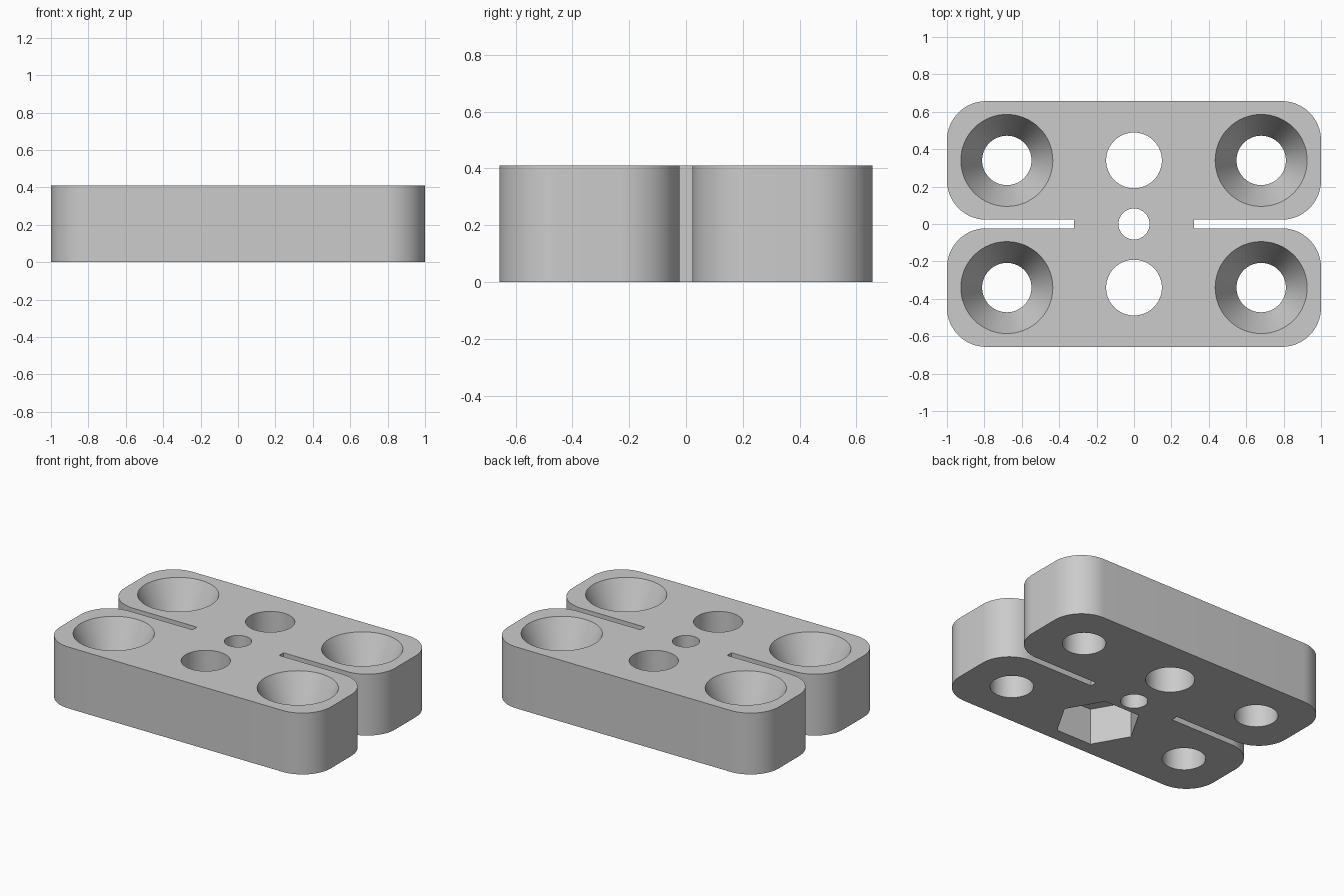
import bpy, bmesh
from math import pi, cos, sin

if "Cube" in bpy.data.objects:
    bpy.data.objects.remove(bpy.data.objects["Cube"], do_unlink=True)

HEIGHT = 0.41
SCREW_X, HOLE_Y = 0.68, 0.34
scene = bpy.context.scene

grey = bpy.data.materials.new("plain grey")
grey.use_nodes = True
colour = (0.6, 0.6, 0.6, 1)
grey.diffuse_color = colour
grey.node_tree.nodes["Principled BSDF"].inputs["Base Color"].default_value = colour


def add_object(name, bm):
    bmesh.ops.recalc_face_normals(bm, faces=bm.faces)
    mesh = bpy.data.meshes.new(name)
    bm.to_mesh(mesh)
    bm.free()
    mesh.materials.append(grey)
    obj = bpy.data.objects.new(name, mesh)
    scene.collection.objects.link(obj)
    return obj


def arc(cx, cy, r, start, end, steps=16):
    angles = [start + (end - start) * i / steps for i in range(steps + 1)]
    return [(cx + r * cos(a), cy + r * sin(a)) for a in angles]


def ring_solid(bm, x, y, rings, sides):
    """Closed solid of revolution from (z, radius) pairs."""
    loops = [[bm.verts.new((x + r * cos(2 * pi * i / sides),
                            y + r * sin(2 * pi * i / sides), z))
              for i in range(sides)] for z, r in rings]
    for low, high in zip(loops, loops[1:]):
        for i in range(sides):
            j = (i + 1) % sides
            bm.faces.new((low[i], low[j], high[j], high[i]))
    bm.faces.new(loops[0][::-1])
    bm.faces.new(loops[-1])


# Plate outline: one quarter with rounded lobe, mirrored to the other three
half_slot, slot_end, depth, radius = 0.023, 0.32, 0.657, 0.21
quarter = [(slot_end, half_slot)]
quarter += arc(1 - radius, half_slot + radius, radius, -pi / 2, 0)
quarter += arc(1 - radius, depth - radius, radius, 0, pi / 2)
back = quarter + [(-x, y) for x, y in reversed(quarter)]
outline = back + [(-x, -y) for x, y in back]

bm = bmesh.new()
base = bm.faces.new([bm.verts.new((x, y, 0)) for x, y in outline])
top = bmesh.ops.extrude_face_region(bm, geom=[base])
bmesh.ops.translate(bm, vec=(0, 0, HEIGHT),
                    verts=[v for v in top["geom"] if isinstance(v, bmesh.types.BMVert)])
plate = add_object("mounting_plate", bm)

# Through holes and countersunk screw holes
bm = bmesh.new()
low, high = -0.1, HEIGHT + 0.1
ring_solid(bm, 0, 0, [(low, 0.083), (high, 0.083)], 64)
for y in (-HOLE_Y, HOLE_Y):
    ring_solid(bm, 0, y, [(low, 0.149), (high, 0.149)], 64)
    for x in (-SCREW_X, SCREW_X):
        ring_solid(bm, x, y, [(low, 0.132), (HEIGHT - 0.25, 0.132),
                              (HEIGHT, 0.246), (high, 0.246)], 64)
hole_cutter = add_object("hole_cutter", bm)

# Six-sided nut pocket under the front hole
bm = bmesh.new()
ring_solid(bm, 0, -HOLE_Y, [(low, 0.262), (0.243, 0.262)], 6)
pocket_cutter = add_object("nut_pocket_cutter", bm)

bpy.context.view_layer.objects.active = plate
plate.select_set(True)
for cutter in (hole_cutter, pocket_cutter):
    mod = plate.modifiers.new(cutter.name, "BOOLEAN")
    mod.operation = "DIFFERENCE"
    mod.solver = "EXACT"
    mod.object = cutter
    bpy.ops.object.modifier_apply(modifier=mod.name)
    bpy.data.objects.remove(cutter, do_unlink=True)

bpy.ops.object.shade_smooth_by_angle(angle=pi / 9)
